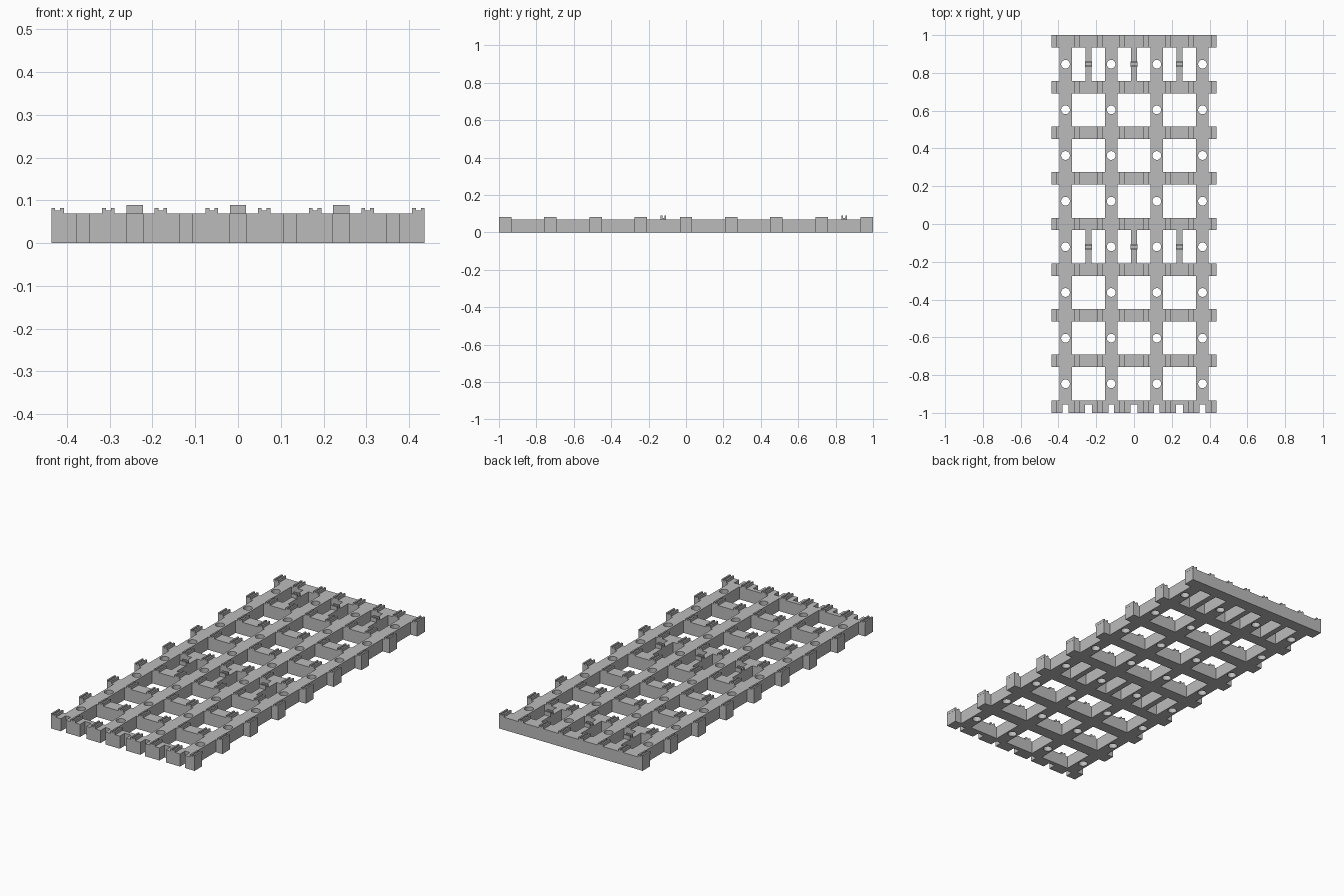
import bpy, bmesh, math
from mathutils import Matrix

if "Cube" in bpy.data.objects:
    bpy.data.objects.remove(bpy.data.objects["Cube"], do_unlink=True)

PITCH = 0.2417          # spacing of both rails and ties
HALF_BAR = 0.033        # half width of rails and ties
HEIGHT = 0.069
HALF_X = 0.436
rails = [(i - 1.5) * PITCH for i in range(4)]
ties = [(i - 4) * PITCH for i in range(9)]
struts = [-PITCH, 0, PITCH]
strut_bays = [(ties[4], ties[3]), (ties[8], ties[7])]
NOTCH_Y = ties[0] + 0.01

grey = bpy.data.materials.new("plain grey")
grey.use_nodes = True
colour = (0.5, 0.5, 0.5, 1)
grey.diffuse_color = colour
grey.node_tree.nodes["Principled BSDF"].inputs["Base Color"].default_value = colour


def add_object(name, bm):
    bmesh.ops.recalc_face_normals(bm, faces=bm.faces)
    mesh = bpy.data.meshes.new(name)
    bm.to_mesh(mesh)
    bm.free()
    mesh.materials.append(grey)
    obj = bpy.data.objects.new(name, mesh)
    bpy.context.collection.objects.link(obj)
    return obj


def near(value, centres, half):
    return any(abs(value - c) < half for c in centres)


def is_solid(x, y):
    """Plan of the lattice: ties, rails and struts, less the front notches."""
    if y < NOTCH_Y and (near(x, rails, 0.015) or near(x, struts, 0.019)):
        return False
    if near(y, ties, HALF_BAR) or near(x, rails, HALF_BAR):
        return True
    return near(x, struts, 0.016) and any(a > y > b for a, b in strut_bays)


def edges(*groups):
    return sorted({round(c + s * h, 5) for cs, h in groups for c in cs for s in (-1, 1)})


# Lattice frame, filled cell by cell and raised to full height
xs = edges((rails, HALF_BAR), (rails, 0.015), (struts, 0.019), (struts, 0.016), ([0], HALF_X))
ys = edges((ties, HALF_BAR), ([NOTCH_Y], 0))
bm = bmesh.new()
verts = {}


def corner(x, y):
    if (x, y) not in verts:
        verts[x, y] = bm.verts.new((x, y, 0))
    return verts[x, y]


for x0, x1 in zip(xs, xs[1:]):
    for y0, y1 in zip(ys, ys[1:]):
        if is_solid((x0 + x1) / 2, (y0 + y1) / 2):
            bm.faces.new([corner(x0, y0), corner(x1, y0), corner(x1, y1), corner(x0, y1)])
raised = bmesh.ops.extrude_face_region(bm, geom=bm.faces[:])["geom"]
bmesh.ops.translate(bm, vec=(0, 0, HEIGHT),
                    verts=[g for g in raised if isinstance(g, bmesh.types.BMVert)])
frame = add_object("lattice_frame", bm)

# Round holes through the rails, midway between ties
bm = bmesh.new()
for x in rails:
    for y in ties[:-1]:
        bmesh.ops.create_cone(bm, cap_ends=True, segments=32, radius1=0.023, radius2=0.023,
                              depth=0.3, matrix=Matrix.Translation((x, y + PITCH / 2, 0)))
cutter = add_object("hole_cutter", bm)
cutter.hide_render = True
cut = frame.modifiers.new("holes", "BOOLEAN")
cut.operation = "DIFFERENCE"
cut.solver = "EXACT"
cut.object = cutter
bpy.context.view_layer.objects.active = frame
bpy.ops.object.modifier_apply(modifier=cut.name)
bpy.data.objects.remove(cutter, do_unlink=True)


def add_clip(bm, x, y, half_width, half_length, top, groove, turned=False):
    """Grooved block: a U profile swept along y, or along x when turned."""
    w, g, base = half_width, half_width * 0.4, HEIGHT - 0.002
    profile = [(-w, base), (w, base), (w, top), (g, top),
               (g, groove), (-g, groove), (-g, top), (-w, top)]
    face = bm.faces.new([bm.verts.new((px, -half_length, pz)) for px, pz in profile])
    geom = bmesh.ops.extrude_face_region(bm, geom=[face])["geom"]
    new = [g for g in geom if isinstance(g, bmesh.types.BMVert)]
    bmesh.ops.translate(bm, vec=(0, 2 * half_length, 0), verts=new)
    turn = Matrix.Rotation(math.pi / 2 if turned else 0, 4, "Z")
    bmesh.ops.transform(bm, matrix=Matrix.Translation((x, y, 0)) @ turn,
                        verts=list(face.verts) + new)


# Low grooved clips on every tie, either side of each rail
bm = bmesh.new()
for y in ties:
    for x in rails:
        for side in (-1, 1):
            add_clip(bm, x + side * 0.0595, y, 0.0145, HALF_BAR, 0.083, 0.077)
add_object("tie_clips", bm)

# Taller crosswise clips in the middle of each strut
bm = bmesh.new()
for x in struts:
    for a, b in strut_bays:
        add_clip(bm, x, (a + b) / 2, 0.0145, 0.019, 0.09, 0.078, turned=True)
add_object("strut_clips", bm)
